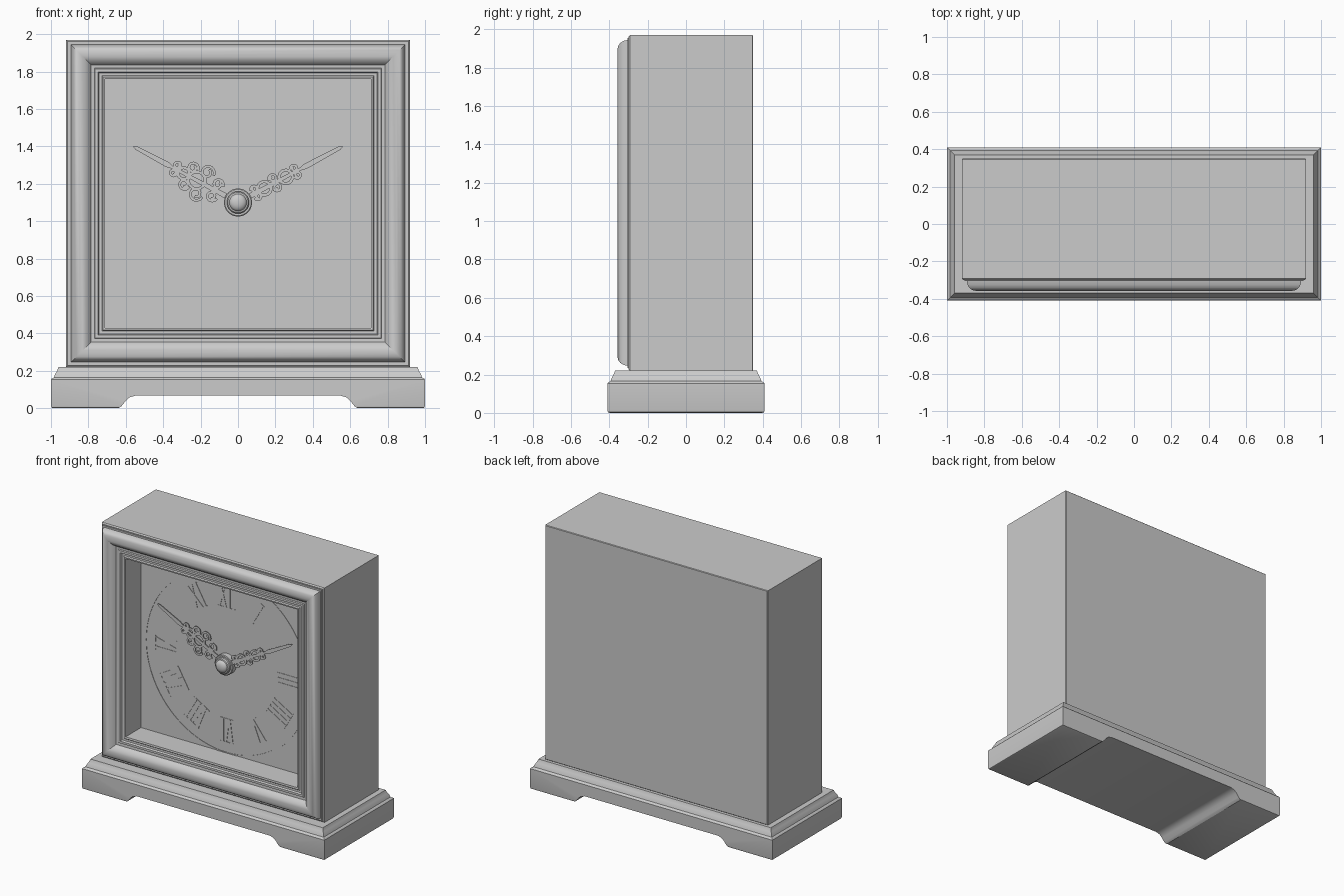
import bpy, bmesh, math

cube = bpy.data.objects.get("Cube")
if cube:
    bpy.data.objects.remove(cube, do_unlink=True)

grey = bpy.data.materials.new("plain_grey")
grey.use_nodes = True
grey.diffuse_color = (0.6, 0.6, 0.6, 1)
grey.node_tree.nodes["Principled BSDF"].inputs["Base Color"].default_value = (0.6, 0.6, 0.6, 1)

CZ = 1.10          # height of the dial centre
DIAL_Y = -0.13     # front surface of the dial


def finish(name, bm, angle=30):
    bmesh.ops.recalc_face_normals(bm, faces=bm.faces)
    me = bpy.data.meshes.new(name)
    bm.to_mesh(me)
    bm.free()
    me.materials.append(grey)
    ob = bpy.data.objects.new(name, me)
    bpy.context.collection.objects.link(ob)
    smooth(ob, angle)
    return ob


def smooth(ob, angle=30):
    bpy.ops.object.select_all(action='DESELECT')
    ob.select_set(True)
    bpy.context.view_layer.objects.active = ob
    bpy.ops.object.shade_smooth_by_angle(angle=math.radians(angle))


def loft(name, rings, capped=True):
    """Skin equal-sized closed rings; capped ends, or last joined to first."""
    bm = bmesh.new()
    vs = [[bm.verts.new(p) for p in r] for r in rings]
    pairs = list(zip(vs, vs[1:])) + ([] if capped else [(vs[-1], vs[0])])
    for a, b in pairs:
        for i in range(len(a)):
            j = (i + 1) % len(a)
            bm.faces.new((a[i], a[j], b[j], b[i]))
    if capped:
        bm.faces.new(vs[0])
        bm.faces.new(vs[-1])
    return finish(name, bm)


def front_rect(inset, y):
    x, z0, z1 = 0.92 - inset, 0.22 + inset, 1.97 - inset
    return [(-x, y, z0), (x, y, z0), (x, y, z1), (-x, y, z1)]


def flat_rect(inset, z):
    x, y = 1 - inset, 0.41 - inset
    return [(-x, -y, z), (x, -y, z), (x, y, z), (-x, y, z)]


def circle(r, n=48):
    return [(r * math.cos(2 * math.pi * i / n), r * math.sin(2 * math.pi * i / n)) for i in range(n)]


def front_circle(r, y):
    return [(x, y, CZ + z) for x, z in circle(r)]


# Base with coved top edge
base = loft("base", [flat_rect(i, z) for i, z in [
    (0.012, 0), (0.003, 0.004), (0, 0.014), (0, 0.153), (0.005, 0.159), (0.016, 0.165),
    (0.021, 0.18), (0.03, 0.195), (0.036, 0.208), (0.04, 0.22)]])

# Arch under the base, leaving a foot at each end
half = [(0.64, -0.1), (0.64, 0), (0.622, 0.012), (0.6, 0.04), (0.58, 0.058), (0.55, 0.067)]
arch = half + [(-x, z) for x, z in reversed(half)]
cutter = loft("arch_cutter", [[(x, y, z) for x, z in arch] for y in (-0.6, 0.6)])
cutter.hide_render = True
mod = base.modifiers.new("arch", 'BOOLEAN')
mod.operation, mod.solver, mod.object = 'DIFFERENCE', 'EXACT', cutter
bpy.context.view_layer.objects.active = base
bpy.ops.object.modifier_apply(modifier=mod.name)
bpy.data.objects.remove(cutter, do_unlink=True)
smooth(base)

# Case, hollow at the front
case = loft("case", [front_rect(i, y) for i, y in [
    (0.004, 0.35), (0, 0.346), (0, -0.292), (0.008, -0.30), (0.21, -0.30), (0.21, -0.12)]])

# Moulded frame around the opening
loft("front_frame", [front_rect(i, y) for i, y in [
    (0.014, -0.29), (0.014, -0.306), (0.026, -0.306), (0.03, -0.325), (0.04, -0.342),
    (0.055, -0.353), (0.072, -0.357), (0.09, -0.355), (0.108, -0.347), (0.124, -0.334),
    (0.135, -0.316), (0.152, -0.314), (0.156, -0.322), (0.172, -0.322), (0.178, -0.309),
    (0.192, -0.308), (0.198, -0.316), (0.21, -0.312), (0.21, -0.29)]], capped=False)

# Dial plate
loft("dial", [front_rect(0.21, y) for y in (-0.118, DIAL_Y)])


def ribbon(bm, pts, width, y0, y1, hour=0, closed=False):
    """Flat strip along (u, v) points, turned clockwise to an hour position."""
    a = math.radians(hour * 30)
    n = len(pts)
    widths = width if isinstance(width, list) else [width] * n
    rows = []
    for i, (u, v) in enumerate(pts):
        p = pts[(i - 1) % n] if closed else pts[max(i - 1, 0)]
        q = pts[(i + 1) % n] if closed else pts[min(i + 1, n - 1)]
        du, dv = q[0] - p[0], q[1] - p[1]
        k = widths[i] / 2 / math.hypot(du, dv)
        row = []
        for s, y in ((-k, y0), (k, y0), (k, y1), (-k, y1)):
            uu, vv = u - dv * s, v + du * s
            row.append(bm.verts.new((uu * math.cos(a) + vv * math.sin(a), y,
                                     CZ - uu * math.sin(a) + vv * math.cos(a))))
        rows.append(row)
    for r, t in list(zip(rows, rows[1:])) + ([(rows[-1], rows[0])] if closed else []):
        for i in range(4):
            j = (i + 1) % 4
            bm.faces.new((r[i], r[j], t[j], t[i]))
    if not closed:
        bm.faces.new(rows[0])
        bm.faces.new(rows[-1])


# Thin circle around the hour marks
bm = bmesh.new()
ribbon(bm, circle(0.67, 96), 0.01, DIAL_Y - 0.003, DIAL_Y + 0.002, closed=True)
finish("dial_circle", bm)

# Hour marks from thick and thin strokes with end bars
LOW, HIGH = 0.415, 0.59
STEP = {"I": 0.036, "V": 0.072, "X": 0.072}
MARKS = {1: "I", 3: "III", 4: "IIII", 5: "V", 6: "VI", 7: "VII", 8: "VIII", 9: "IX", 11: "XI", 12: "XII"}
bm = bmesh.new()
for hour, mark in MARKS.items():
    total = sum(STEP[c] for c in mark)
    u = -total / 2
    for c in mark:
        w = STEP[c]
        l, m, r = u + 0.012, u + w / 2, u + w - 0.012
        strokes = {"I": [(m, m, 0.02)],
                   "V": [(m, l, 0.02), (m, r, 0.008)],
                   "X": [(r, l, 0.02), (l, r, 0.008)]}[c]
        for bottom, top, wide in strokes:
            ribbon(bm, [(bottom, LOW), (top, HIGH)], wide, DIAL_Y - 0.003, DIAL_Y + 0.002, hour)
        u += w
    for v in (LOW, HIGH):
        ribbon(bm, [(-total / 2, v), (total / 2, v)], 0.006, DIAL_Y - 0.003, DIAL_Y + 0.002, hour)
finish("hour_marks", bm)


def scroll(u, v, r, side, turns=1.25, n=24):
    """Spiral curling in toward (u, v)."""
    pts = []
    for i in range(n + 1):
        t = i / n
        a = -math.pi / 2 + turns * 2 * math.pi * t
        pts.append((u + side * r * (1 - 0.6 * t) * math.cos(a), v + r * (1 - 0.6 * t) * math.sin(a)))
    return pts


def hand(name, hour, y, length, loops, scrolls, waist):
    bm = bmesh.new()
    # slender stem and pointed blade
    ribbon(bm, [(0, 0.04), (0, waist), (0, waist + 0.03), (0, length - 0.02), (0, length)],
           [0.03, 0.016, 0.03, 0.02, 0.006], y, y + 0.006, hour)
    for u, v, r in loops:
        ribbon(bm, [(u + a, v + b) for a, b in circle(r, 24)], 0.016, y, y + 0.006, hour, True)
    for u, v, r in scrolls:
        for side in (-1, 1):
            ribbon(bm, scroll(side * u, v, r, side), 0.014, y, y + 0.006, hour)
    finish(name, bm)


# Pierced hands
hand("hour_hand", -2.06, -0.15, 0.635, [(0, 0.25, 0.045), (0, 0.33, 0.03)],
     [(0.035, 0.14, 0.03), (0.065, 0.22, 0.038), (0.05, 0.30, 0.03), (0.022, 0.38, 0.02)], 0.40)
hand("minute_hand", 2.06, -0.165, 0.635, [(0, 0.16, 0.036), (0, 0.29, 0.036)],
     [(0.022, 0.11, 0.02), (0.026, 0.225, 0.024), (0.02, 0.35, 0.02)], 0.38)

# Central hub with collar and domed cap
loft("hub_collar", [front_circle(r, y) for r, y in [(0.075, -0.125), (0.075, -0.168), (0.07, -0.172)]])
loft("hub_cap", [front_circle(r, y) for r, y in [
    (0.06, -0.165), (0.06, -0.185), (0.054, -0.192), (0.046, -0.194), (0.044, -0.2),
    (0.036, -0.208), (0.022, -0.214), (0.008, -0.216)]])
